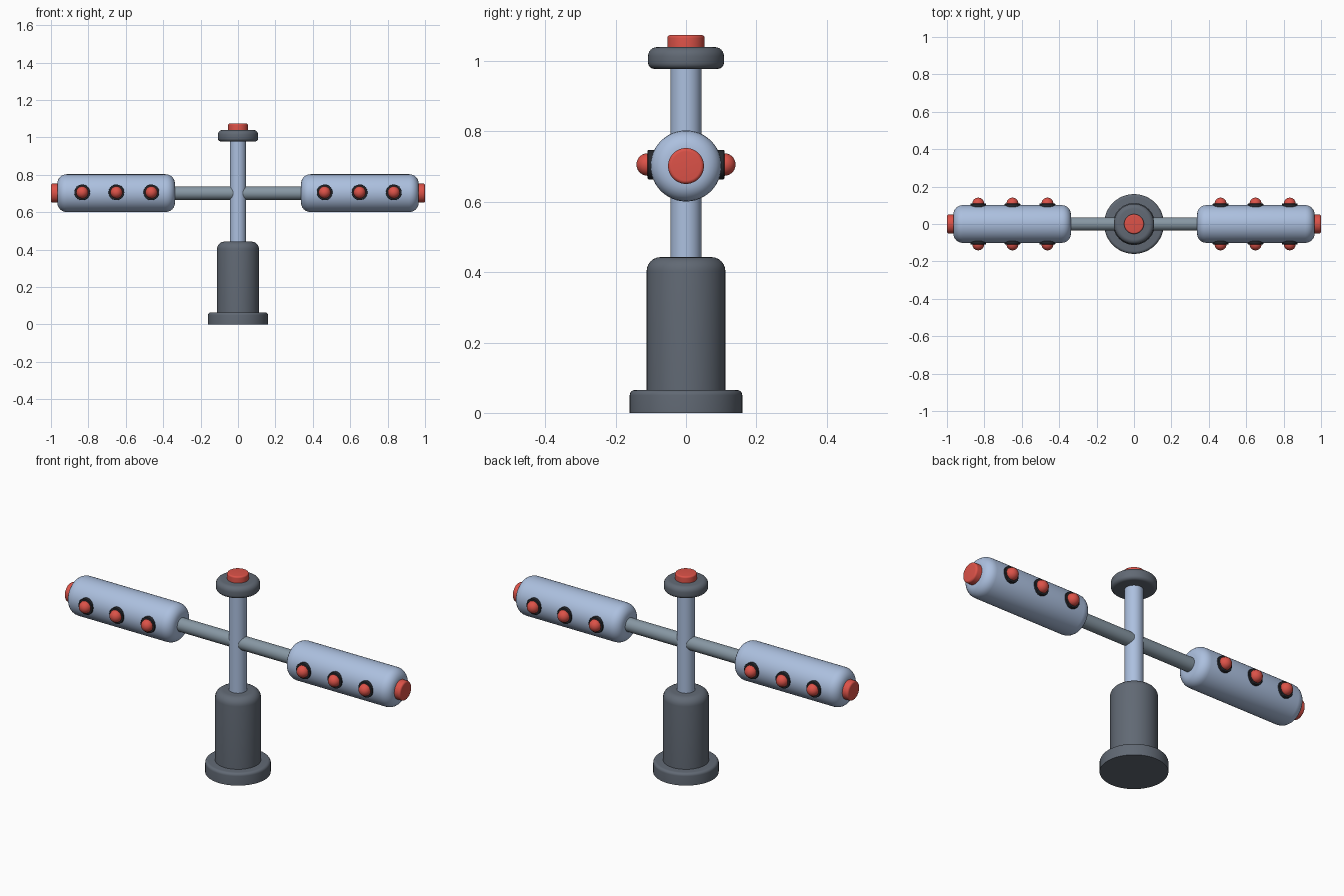
import bpy, bmesh, math
from mathutils import Vector, Matrix

if "Cube" in bpy.data.objects:
    bpy.data.objects.remove(bpy.data.objects["Cube"])


def material(name, rgb):
    m = bpy.data.materials.new(name)
    lin = [((c / 255 + 0.055) / 1.055) ** 2.4 for c in rgb]
    m.diffuse_color = (*lin, 1)
    m.use_nodes = True
    m.node_tree.nodes["Principled BSDF"].inputs["Base Color"].default_value = m.diffuse_color
    return m


LIGHT = material("pale blue", (172, 192, 223))
ROD = material("grey blue", (135, 151, 163))
DARK = material("dark grey", (97, 105, 116))
RED = material("red", (220, 82, 72))
BLACK = material("black", (38, 40, 45))


def lathe(name, mat, r, lo, hi, r_lo=0.0, r_hi=0.0, origin=(0, 0, 0), axis=(0, 0, 1), seg=48):
    """Round bar along an axis from lo to hi, with rounded rims of the given radii."""
    prof = []
    for k in range(7 if r_lo else 1):
        a = k / 6 * math.pi / 2
        prof.append((r - r_lo + r_lo * math.sin(a), lo + r_lo - r_lo * math.cos(a)))
    for k in range(7 if r_hi else 1):
        a = k / 6 * math.pi / 2
        prof.append((r - r_hi + r_hi * math.cos(a), hi - r_hi + r_hi * math.sin(a)))
    bm = bmesh.new()
    rings = [[bm.verts.new((pr * math.cos(2 * math.pi * i / seg), pr * math.sin(2 * math.pi * i / seg), h))
              for i in range(seg)] for pr, h in prof]
    for a, b in zip(rings, rings[1:]):
        for i in range(seg):
            j = (i + 1) % seg
            bm.faces.new((a[i], a[j], b[j], b[i]))
    bm.faces.new(rings[0][::-1])
    bm.faces.new(rings[-1])
    rot = Vector((0, 0, 1)).rotation_difference(Vector(axis)).to_matrix().to_4x4()
    return finish(name, mat, bm, Matrix.Translation(origin) @ rot)


def finish(name, mat, bm, matrix):
    bm.transform(matrix)
    me = bpy.data.meshes.new(name)
    bm.to_mesh(me)
    bm.free()
    me.materials.append(mat)
    ob = bpy.data.objects.new(name, me)
    bpy.context.collection.objects.link(ob)
    bpy.ops.object.select_all(action='DESELECT')
    ob.select_set(True)
    bpy.context.view_layer.objects.active = ob
    bpy.ops.object.shade_smooth_by_angle(angle=math.radians(35))
    return ob


def dome(name, mat, r, origin):
    bm = bmesh.new()
    bmesh.ops.create_uvsphere(bm, u_segments=24, v_segments=14, radius=r)
    return finish(name, mat, bm, Matrix.Translation(origin))


# Central column
lathe("base_plate", DARK, 0.16, 0, 0.065, 0, 0.015)
lathe("pedestal", DARK, 0.112, 0.05, 0.443, 0, 0.04)
lathe("pole", LIGHT, 0.044, 0.42, 0.99)
lathe("top_cap", DARK, 0.108, 0.978, 1.04, 0.018, 0.026)
lathe("top_button", RED, 0.053, 1.03, 1.074, 0, 0.008)

# Cross arm with a padded grip, end button and side buttons on each end
AZ = 0.702
for s, side in ((1, "right"), (-1, "left")):
    arm = dict(origin=(0, 0, AZ), axis=(s, 0, 0))
    lathe(f"{side}_rod", ROD, 0.036, 0, 0.36, **arm)
    lathe(f"{side}_grip", LIGHT, 0.101, 0.337, 0.966, 0.05, 0.05, **arm)
    lathe(f"{side}_end_button", RED, 0.051, 0.95, 1.0, 0, 0.01, **arm)
    for x in (0.463, 0.65, 0.833):
        for d, face in ((-1, "front"), (1, "back")):
            lathe(f"{side}_{face}_socket", BLACK, 0.042, 0.07, 0.109, 0, 0.003,
                  origin=(s * x, 0, 0.706), axis=(0, d, 0), seg=32)
            dome(f"{side}_{face}_button", RED, 0.032, (s * x, d * 0.109, 0.706))
